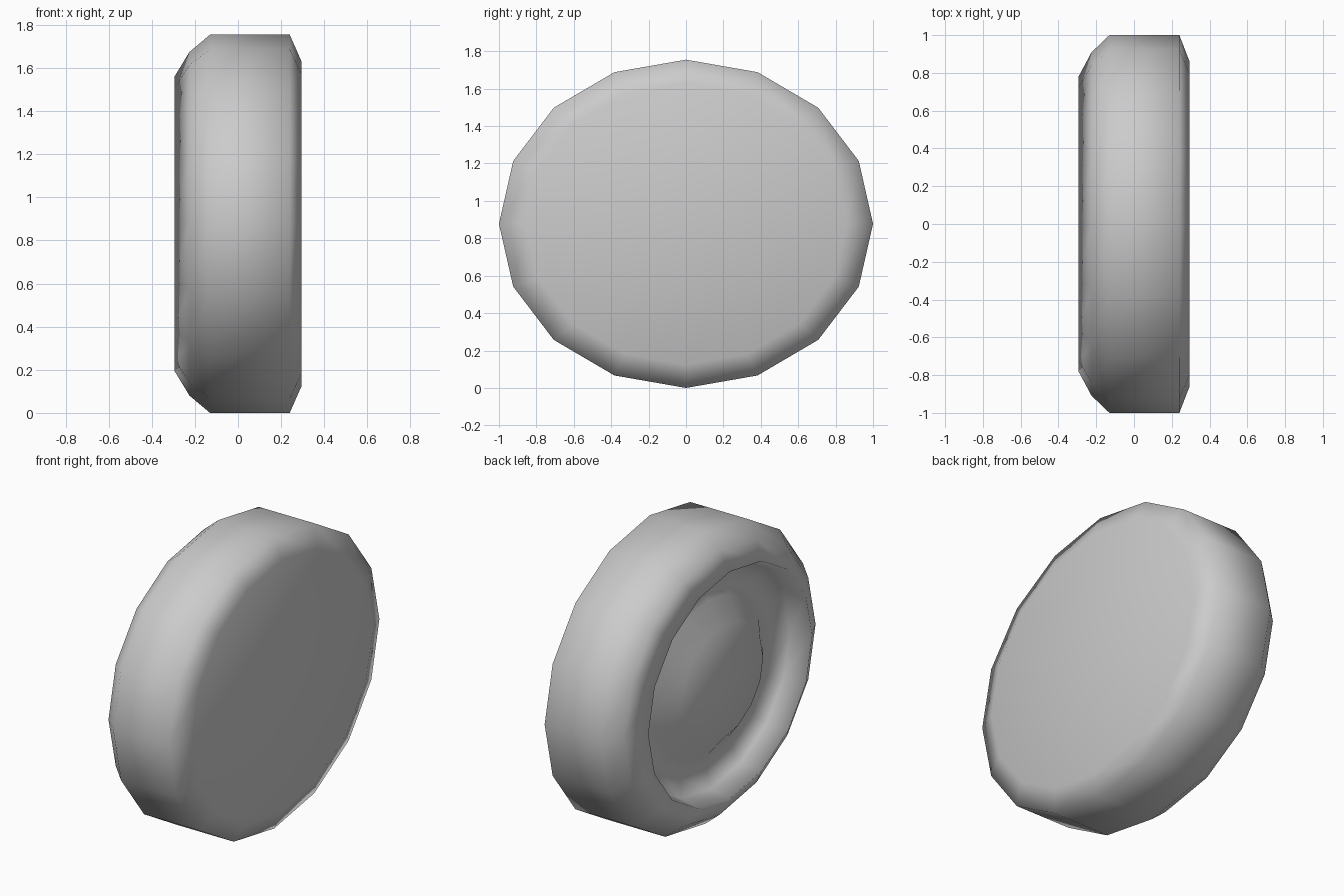
import bpy, bmesh, math

if "Cube" in bpy.data.objects:
    bpy.data.objects.remove(bpy.data.objects["Cube"])

SIDES = 16
RY, RZ = 1.0, 0.8775   # half width and half height of the slightly squashed wheel

# Profile as (x, relative radius): flat side, tread, sharp rim, recess, raised hub
PROFILE = [
    (0.295, 0.858),
    (0.24, 1.0),
    (-0.13, 1.0),
    (-0.225, 0.909),
    (-0.295, 0.778),
    (-0.165, 0.75),
    (-0.13, 0.63),
    (-0.14, 0.53),
    (-0.24, 0.39),
]


def ring(bm, x, r):
    steps = [2 * math.pi * i / SIDES for i in range(SIDES)]
    return [bm.verts.new((x, r * RY * math.cos(a), r * RZ * math.sin(a) + RZ))
            for a in steps]


# Wheel body lathed around the x axis
bm = bmesh.new()
rings = [ring(bm, x, r) for x, r in PROFILE]
for a, b in zip(rings, rings[1:]):
    for i in range(SIDES):
        j = (i + 1) % SIDES
        bm.faces.new((a[i], a[j], b[j], b[i]))

# Flat outer side and hub cap
bm.faces.new(rings[0])
bm.faces.new(rings[-1])
bmesh.ops.recalc_face_normals(bm, faces=bm.faces[:])
for f in bm.faces:
    f.smooth = True

mesh = bpy.data.meshes.new("wheel")
bm.to_mesh(mesh)
bm.free()
wheel = bpy.data.objects.new("wheel", mesh)
bpy.context.collection.objects.link(wheel)
